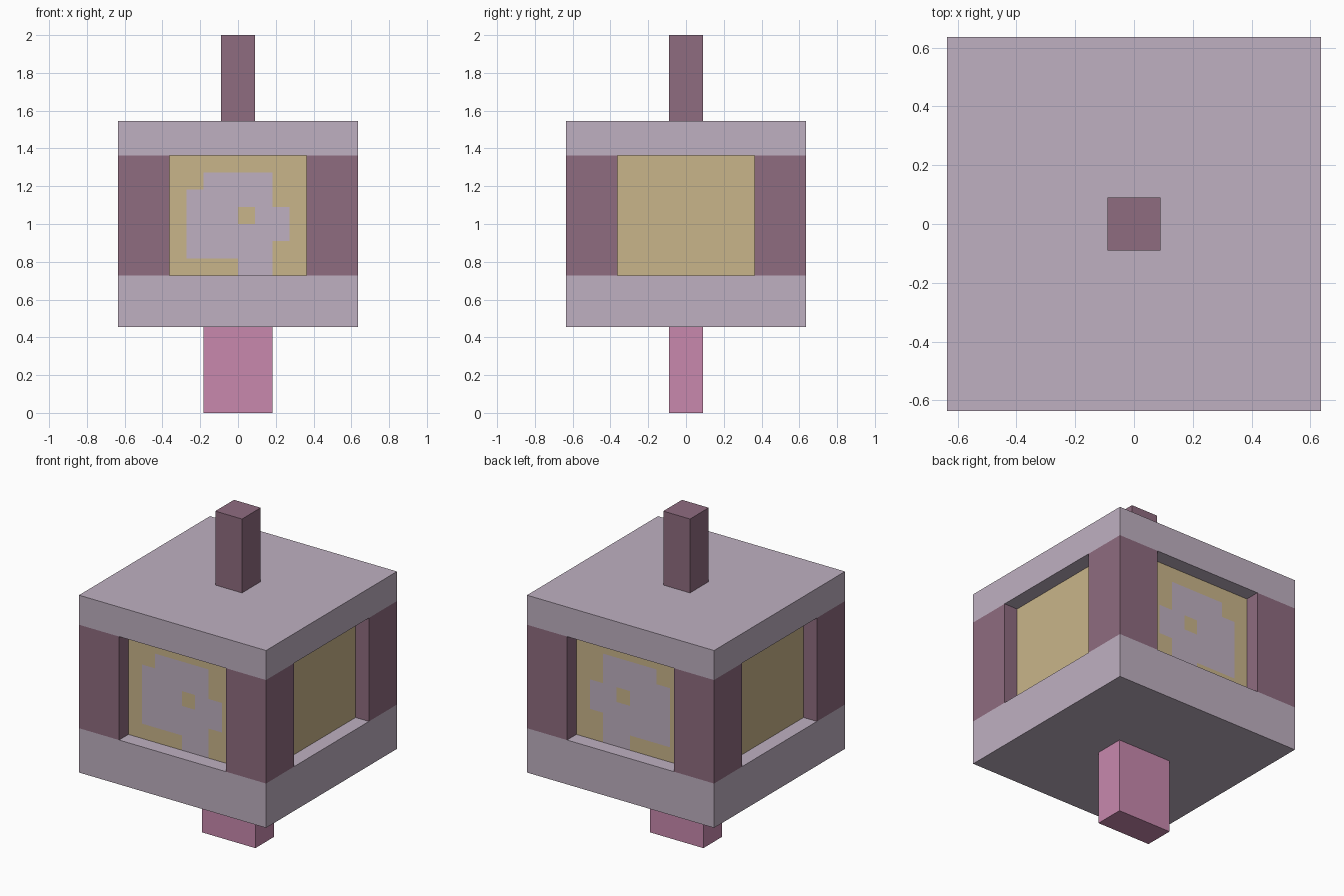
import bpy, bmesh
from math import floor, pi
from mathutils import Matrix, Vector

U = 1 / 11  # one block unit; the lantern is 22 units tall

cube = bpy.data.objects.get("Cube")
if cube:
    bpy.data.objects.remove(cube, do_unlink=True)


def material(name, hex_rgb):
    def linear(c):
        c /= 255
        return c / 12.92 if c <= 0.04045 else ((c + 0.055) / 1.055) ** 2.4
    color = (*[linear(c) for c in bytes.fromhex(hex_rgb)], 1)
    mat = bpy.data.materials.new(name)
    mat.use_nodes = True
    mat.diffuse_color = color
    mat.node_tree.nodes["Principled BSDF"].inputs["Base Color"].default_value = color
    return mat


lilac = material("pale lilac", "BFB0C1")
plum = material("dusty plum", "8F6C80")
pink = material("rose pink", "C889AE")
tan = material("warm tan", "C9B58A")


def add_object(name, bm, *mats):
    mesh = bpy.data.meshes.new(name)
    bm.to_mesh(mesh)
    bm.free()
    for mat in mats:
        mesh.materials.append(mat)
    obj = bpy.data.objects.new(name, mesh)
    bpy.context.collection.objects.link(obj)
    return obj


def box(name, half_x, half_y, z0, z1, mat, x=0, y=0):
    """Box in block units, centred on x, y and spanning z0 to z1."""
    bm = bmesh.new()
    size = Vector((2 * half_x, 2 * half_y, z1 - z0)) * U
    centre = Vector((x, y, (z0 + z1) / 2)) * U
    bmesh.ops.create_cube(bm, size=1, matrix=Matrix.Translation(centre) @ Matrix.Diagonal((*size, 1)))
    return add_object(name, bm, mat)


# Foot, two slabs and top stem
box("foot", 2, 1, 0, 5, pink)
box("lower_slab", 7, 7, 5, 8, lilac)
box("upper_slab", 7, 7, 15, 17, lilac)
box("top_stem", 1, 1, 17, 22, plum)

# Corner posts
for side, sx in (("left", 1), ("right", -1)):
    for end, sy in (("front", -1), ("back", 1)):
        box(f"{end}_{side}_post", 1.5, 1.5, 8, 15, plum, 5.5 * sx, 5.5 * sy)

# Emblem squares, top row first, columns running from -x to +x
EMBLEM = ("........",
          "..####..",
          ".#####..",
          ".###.##.",
          ".######.",
          ".#####..",
          "....##..")


def panel(name, angle, patterned):
    """Recessed panel between two posts, tiled where it carries the emblem."""
    bm = bmesh.new()
    cols, rows = (len(EMBLEM[0]), len(EMBLEM)) if patterned else (1, 1)
    place = (Matrix.Rotation(angle, 4, "Z") @ Matrix.Translation((0, -6 * U, 11.5 * U))
             @ Matrix.Rotation(pi / 2, 4, "X") @ Matrix.Diagonal((4 * U, 3.5 * U, 1, 1)))
    bmesh.ops.create_grid(bm, x_segments=cols, y_segments=rows, size=1, matrix=place)
    if patterned:
        for face in bm.faces:
            c = face.calc_center_median() / U
            face.material_index = int(EMBLEM[floor(15 - c.z)][floor(c.x + 4)] == "#")
    return add_object(name, bm, tan, lilac)


panel("front_panel", 0, True)
panel("left_panel", pi / 2, False)
panel("back_panel", pi, True)
panel("right_panel", -pi / 2, False)
